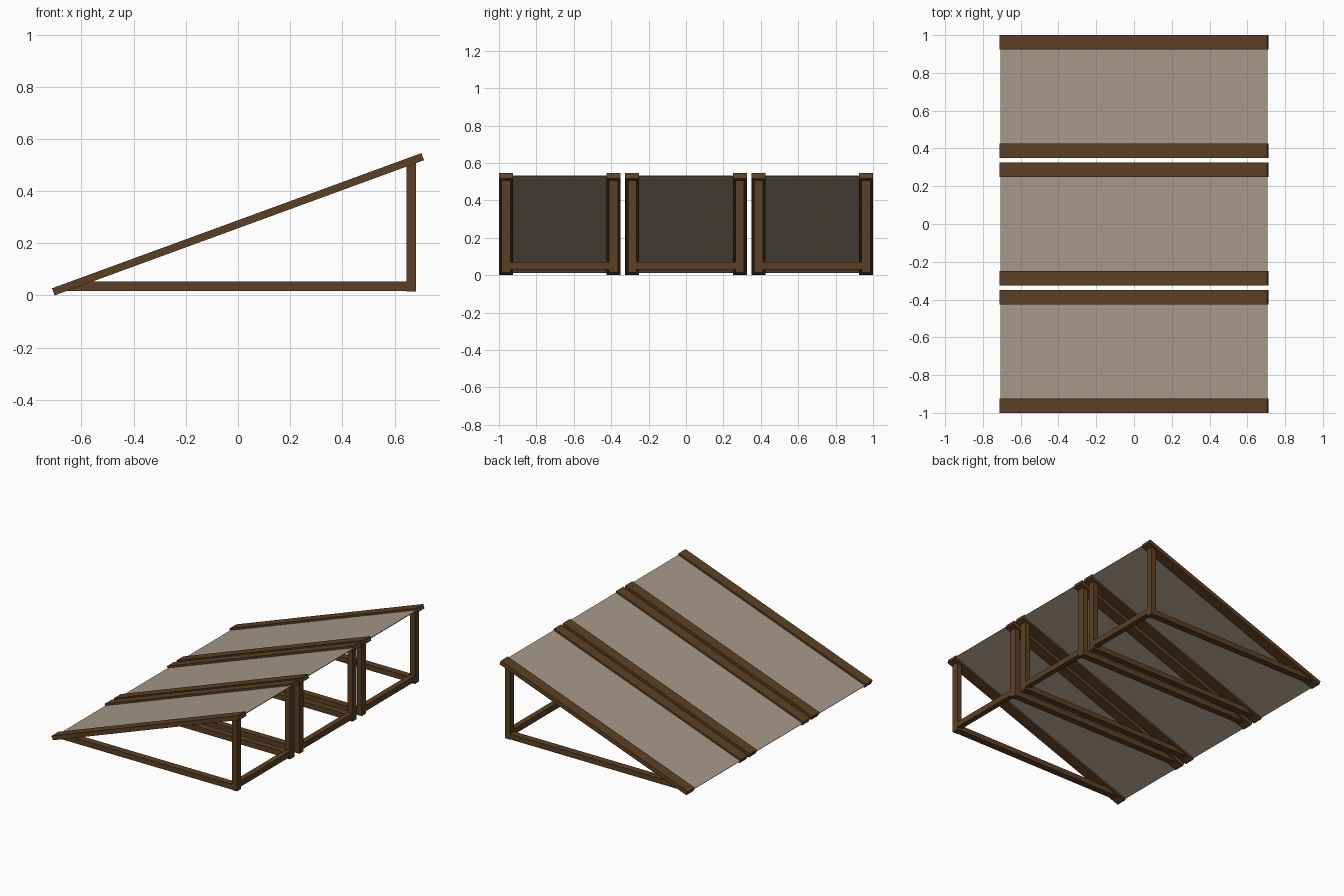
import bpy, bmesh, math

if "Cube" in bpy.data.objects:
    bpy.data.objects.remove(bpy.data.objects["Cube"])

def material(name, rgb):
    m = bpy.data.materials.new(name)
    m.diffuse_color = (*rgb, 1.0)
    m.use_nodes = True
    m.node_tree.nodes["Principled BSDF"].inputs["Base Color"].default_value = m.diffuse_color
    return m

wood = material("dark brown wood", (0.107, 0.051, 0.017))
sheet = material("beige panel", (0.38, 0.315, 0.242))

ANG = math.radians(20.1)
C, S = math.cos(ANG), math.sin(ANG)
L, T, ZC = 1.508, 0.029, 0.273      # rafter length, thickness, centre height
W, RW, PW = 0.65, 0.075, 0.046      # module width, rafter width, post width

def prism(name, profile, y0, y1, mat):
    """Extrude an x-z profile between two y positions."""
    bm = bmesh.new()
    face = bm.faces.new([bm.verts.new((x, y0, z)) for x, z in profile])
    ext = bmesh.ops.extrude_face_region(bm, geom=[face])
    for v in ext["geom"]:
        if isinstance(v, bmesh.types.BMVert):
            v.co.y = y1
    bmesh.ops.recalc_face_normals(bm, faces=bm.faces)
    me = bpy.data.meshes.new(name)
    bm.to_mesh(me)
    bm.free()
    me.materials.append(mat)
    ob = bpy.data.objects.new(name, me)
    bpy.context.collection.objects.link(ob)
    return ob

def sloped(length, thick):
    """Tilted rectangle profile centred on the roof line."""
    return [(u * length / 2 * C - v * thick / 2 * S,
             ZC + u * length / 2 * S + v * thick / 2 * C)
            for u, v in ((-1, -1), (1, -1), (1, 1), (-1, 1))]

def roof(x):
    """Height of the underside of the rafters."""
    return ZC + x * S / C - T / 2 / C

def roof_x(z):
    return (z - ZC + T / 2 / C) * C / S

XA, XB = 0.645, 0.682
post = [(XA, 0.015), (XB, 0.015), (XB, roof(XB)), (XA, roof(XA))]
rail = [(roof_x(0.017), 0.017), (XA, 0.017), (XA, 0.053), (roof_x(0.053), 0.053)]
brace = [(XA, 0.032), (XB, 0.032), (XB, 0.071), (XA, 0.071)]

# three identical panel modules side by side
for yc in (-0.675, 0.0, 0.675):
    for s in (-1, 1):
        edge = yc + s * W / 2
        mid = edge - s * RW / 2
        prism("rafter", sloped(L, T), mid - RW / 2, mid + RW / 2, wood)
        prism("rear_post", post, mid - PW / 2, mid + PW / 2, wood)
        prism("ground_rail", rail, mid - PW / 2, mid + PW / 2, wood)
    # cross brace between the rear posts
    inner = W / 2 - RW / 2 - PW / 2
    prism("cross_brace", brace, yc - inner, yc + inner, wood)
    # thin sheet between the rafters
    half = W / 2 - RW
    prism("roof_panel", sloped(L - 0.002, 0.004), yc - half, yc + half, sheet)
